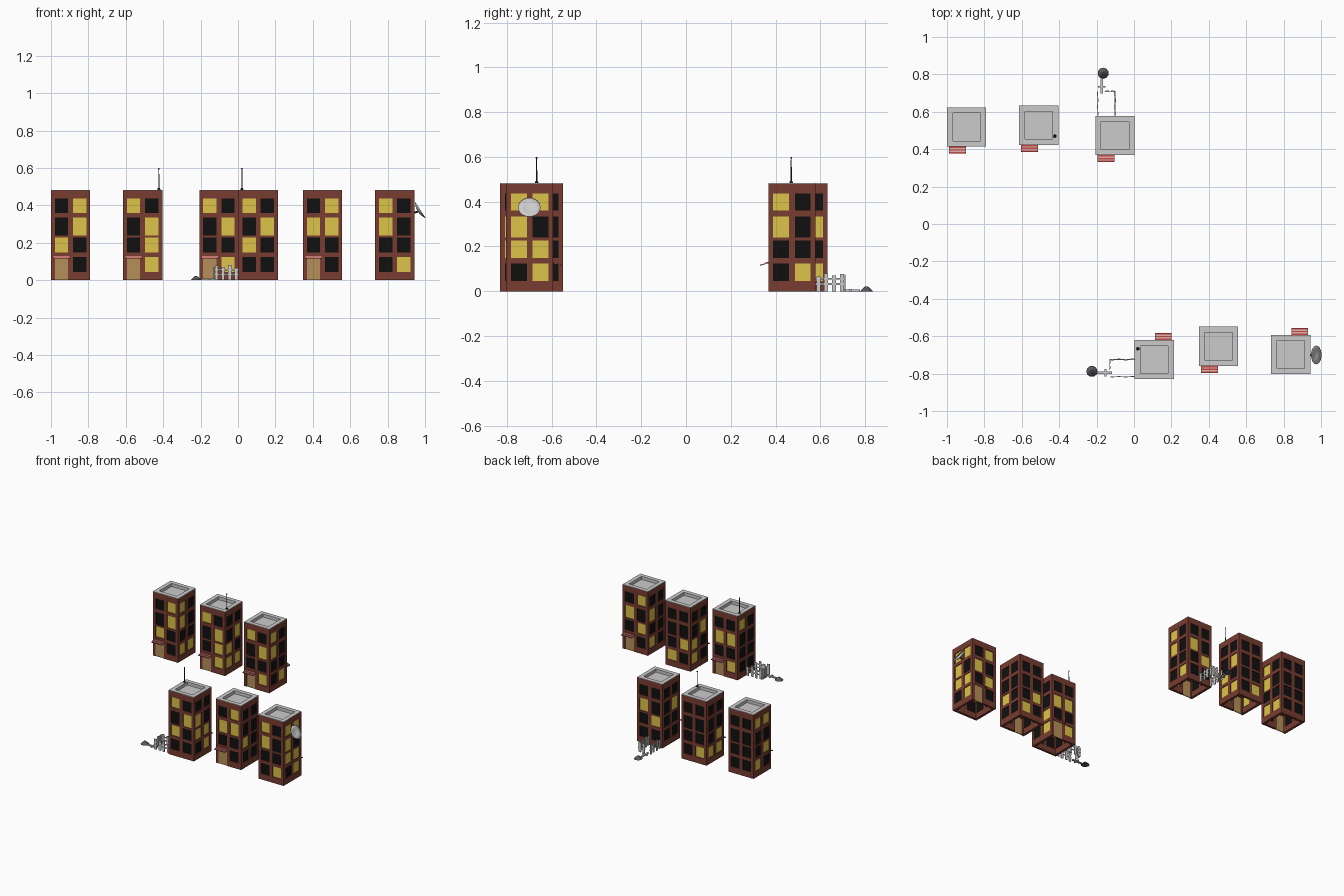
import bpy, bmesh, math, random
from mathutils import Matrix, Vector

if "Cube" in bpy.data.objects:
    bpy.data.objects.remove(bpy.data.objects["Cube"])

random.seed(4)


def mat(name, r, g, b):
    m = bpy.data.materials.new(name)
    m.diffuse_color = (r, g, b, 1)
    m.use_nodes = True
    m.node_tree.nodes["Principled BSDF"].inputs["Base Color"].default_value = m.diffuse_color
    return m


BRICK = mat("brick", .19, .045, .03)
LIT = mat("lit_glass", .72, .55, .065)
DARK = mat("dark_glass", .005, .005, .005)
WOOD = mat("door_wood", .46, .28, .10)
RED = mat("awning_red", .6, .07, .06)
PINK = mat("awning_pale", .75, .45, .43)
IRON = mat("dark_metal", .03, .03, .03)
STONE = mat("dark_stone", .1, .1, .1)

H = .105                                              # half width of a tower
XS = [-H, -.084, -.013, .013, .084, H]                # facade grid columns
ZS = [0, .045, .125, .148, .227, .24, .335, .36, .437, .48]
ROWS = [7, 5, 3, 1]                                   # window rows, top first


def finish(bm, name, M, material=None):
    me = bpy.data.meshes.new(name)
    bm.to_mesh(me)
    bm.free()
    ob = bpy.data.objects.new(name, me)
    bpy.context.collection.objects.link(ob)
    ob.matrix_world = M
    if material:
        me.materials.append(material)
    return ob


def box(bm, lo, hi, M=Matrix()):
    lo, hi = Vector(lo), Vector(hi)
    S = Matrix.Diagonal((*(hi - lo), 1))
    bmesh.ops.create_cube(bm, size=1, matrix=M @ Matrix.Translation((lo + hi) / 2) @ S)


def cone(bm, base, top, r1, r2, n=8):
    base, top = Vector(base), Vector(top)
    d = top - base
    R = d.to_track_quat('Z', 'Y').to_matrix().to_4x4()
    bmesh.ops.create_cone(bm, cap_ends=True, segments=n, radius1=r1, radius2=r2,
                          depth=d.length, matrix=Matrix.Translation((base + top) / 2) @ R)


def tower(M, lights):
    # hollow brick shell with window and door openings
    bm = bmesh.new()
    panes = {"1": bmesh.new(), "0": bmesh.new()}
    for k in range(4):
        R = Matrix.Rotation(k * math.pi / 2, 4, 'Z')
        pattern = lights.get(k) or "".join(random.choice("10000" if k == 2 else "100") for _ in range(8))
        for i in range(5):
            for j in range(9):
                door = k == 0 and i == 1 and j < 2
                if door or (i in (1, 3) and j in ROWS):
                    if not door:
                        c = pattern[ROWS.index(j) * 2 + i // 2]
                        box(panes[c], (XS[i], -.1, ZS[j]), (XS[i + 1], -.096, ZS[j + 1]), R)
                    continue
                corners = [(i, j), (i + 1, j), (i + 1, j + 1), (i, j + 1)]
                bm.faces.new([bm.verts.new(R @ Vector((XS[a], -H, ZS[b]))) for a, b in corners])
    bmesh.ops.remove_doubles(bm, verts=bm.verts, dist=1e-5)
    shell = finish(bm, "brick_walls", M, BRICK)
    mod = shell.modifiers.new("thickness", 'SOLIDIFY')
    mod.thickness, mod.offset, mod.use_even_offset = .018, -1, True
    finish(panes["1"], "lit_windows", M, LIT)
    finish(panes["0"], "dark_windows", M, DARK)

    # door
    bm = bmesh.new()
    box(bm, (XS[1], -.102, 0), (XS[2], -.096, ZS[2]))
    finish(bm, "door", M, WOOD)

    # striped sloping awning
    for name, m, odd in (("awning_red", RED, 0), ("awning_pale", PINK, 1)):
        bm = bmesh.new()
        for s in range(odd, 5, 2):
            y, z = -H - s * .0074, .129 - s * .0025
            box(bm, (-.093, y - .0074, z - .004), (-.003, y, z + .001))
        finish(bm, name, M, m)

    # grey parapet cap with sunken roof deck
    bm = bmesh.new()
    loops = [[bm.verts.new((sx * r, sy * r, z)) for sx, sy in ((-1, -1), (1, -1), (1, 1), (-1, 1))]
             for r, z in ((H, .479), (H, .483), (.074, .483), (.074, .46))]
    for a, b in zip(loops, loops[1:]):
        for i in range(4):
            bm.faces.new((a[i], a[(i + 1) % 4], b[(i + 1) % 4], b[i]))
    bm.faces.new(loops[-1])
    finish(bm, "roof", M)


def antenna(M):
    bm = bmesh.new()
    x, y = .087, -.058
    cone(bm, (x, y, .482), (x, y, .492), .009, .006)
    cone(bm, (x, y, .49), (x, y, .597), .003, .002, 6)
    bmesh.ops.create_icosphere(bm, subdivisions=1, radius=.005, matrix=Matrix.Translation((x, y, .596)))
    finish(bm, "antenna", M, IRON)


def yard(M):
    # picket fence on both sides with a turned front corner
    bm = bmesh.new()
    for x in (-.092, .001):
        for n, y in enumerate((.118, .153, .188, .223)):
            h = (.066, .08, .07, .078)[n]
            w = .004 * (-1) ** n
            box(bm, (x - .003, y - .009, 0), (x + .003, y + .009, h),
                Matrix.Translation((w / 2, 0, 0)))
        for z in (.028, .052):
            box(bm, (x - .002, H, z), (x + .002, .235, z + .008))
    for x in (-.042, -.012):
        box(bm, (x - .009, .234, 0), (x + .009, .24, .074))
    for z in (.028, .052):
        box(bm, (-.055, .235, z), (.003, .239, z + .008))
    finish(bm, "picket_fence", M)
    # plank path
    bm = bmesh.new()
    box(bm, (-.077, .225, 0), (-.063, .305, .008))
    box(bm, (-.09, .256, 0), (-.05, .266, .01))
    finish(bm, "plank_path", M)
    # low mound
    bm = bmesh.new()
    cone(bm, (-.063, .333, 0), (-.063, .333, .022), .03, .006, 10)
    finish(bm, "mound", M, STONE)


def dish(M):
    # tilted bowl from a revolved profile
    bm = bmesh.new()
    n = 24
    prof = [(.0, -.012), (.025, -.009), (.05, .002), (.05, .004), (.025, -.006), (0, -.009)]
    vs = [bm.verts.new((r, 0, z)) for r, z in prof]
    es = [bm.edges.new(p) for p in zip(vs, vs[1:])]
    bmesh.ops.spin(bm, geom=vs + es, cent=(0, 0, 0), axis=(0, 0, 1), angle=2 * math.pi, steps=n)
    bmesh.ops.remove_doubles(bm, verts=bm.verts, dist=1e-5)
    bmesh.ops.recalc_face_normals(bm, faces=bm.faces)
    for f in bm.faces:
        f.smooth = True
    finish(bm, "dish", M @ Matrix.Rotation(math.radians(57), 4, 'Y'))
    # wall bracket
    bm = bmesh.new()
    cone(bm, (-.032, 0, -.012), (-.008, 0, -.006), .005, .005)
    finish(bm, "dish_bracket", M, IRON)


# towers: x, y, quarter turns, known window lights per face (front, right, back, left)
TOWERS = [
    (-.895, .519, 0, {0: "01011000", 2: "00000000"}),
    (-.51, .528, 0, {0: "10010101"}),
    (-.102, .473, 0, {0: "10010001", 1: "10100001"}),
    (.108, -.725, 2, {2: "10011000"}),
    (.452, -.654, 0, {0: "01110000"}),
    (.838, -.698, 2, {2: "10100001", 3: "11101101"}),
]
places = []
for x, y, q, lights in TOWERS:
    M = Matrix.Translation((x, y, 0)) @ Matrix.Rotation(q * math.pi / 2, 4, 'Z')
    places.append(M)
    tower(M, lights)
antenna(places[1])
antenna(places[3])
yard(places[2])
yard(Matrix.Translation((.108, -.725, 0)) @ Matrix.Rotation(math.pi / 2, 4, 'Z'))
dish(Matrix.Translation((.972, -.70, .373)))
